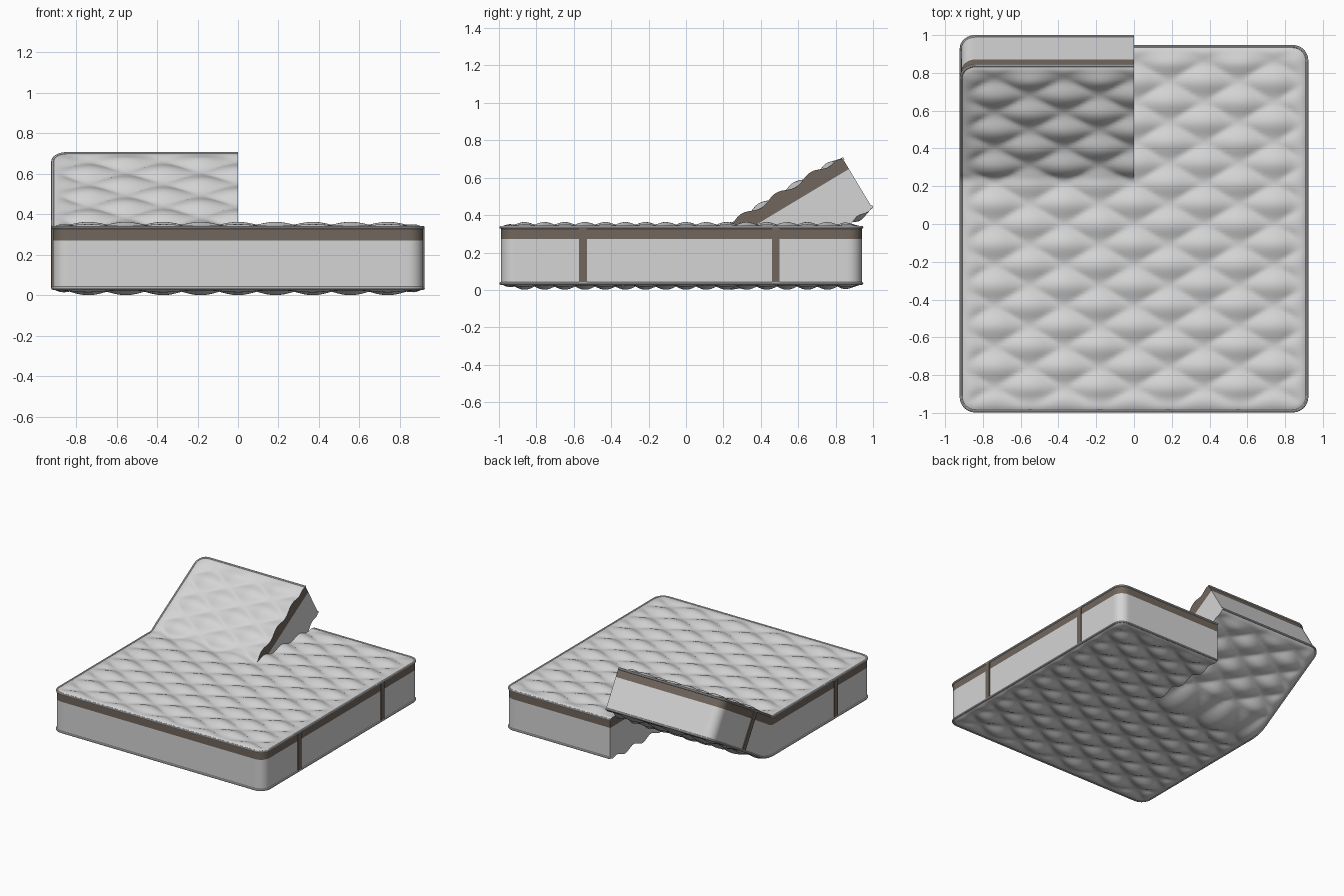
import bpy, bmesh, math
from mathutils import Vector

if "Cube" in bpy.data.objects:
    bpy.data.objects.remove(bpy.data.objects["Cube"])

HALF_X, HALF_Y, MID_Y, CORNER = 0.915, 0.965, -0.025, 0.075
LOW, STRIPE, HIGH = 0.035, 0.272, 0.335
CUT, HINGE, TILT = 0.19, 0.23, math.radians(31)
NX, NY = 56, 120


def material(name, rgb):
    m = bpy.data.materials.new(name)
    m.use_nodes = True
    m.diffuse_color = (*rgb, 1)
    bsdf = m.node_tree.nodes["Principled BSDF"]
    bsdf.inputs["Base Color"].default_value = (*rgb, 1)
    bsdf.inputs["Roughness"].default_value = 0.8
    return m


FABRIC = material("pale fabric", (0.66, 0.66, 0.66))
BROWN = material("taupe trim", (0.165, 0.135, 0.11))


def smooth(t):
    t = min(max(t, 0), 1)
    return t * t * (3 - 2 * t)


def lift(p, side):
    """Swing the head end of the split half upward about its hinge."""
    if side > 0:
        return p
    a = TILT * smooth((p.y - CUT - 0.005) / 0.09)
    dy, dz = p.y - HINGE, p.z - HIGH
    return Vector((p.x, HINGE + dy * math.cos(a) - dz * math.sin(a),
                   HIGH + dy * math.sin(a) + dz * math.cos(a)))


def plan(i, j, side):
    """Plan position with rounded corners, plus distance to the rim."""
    x, y = HALF_X * i / NX, HALF_Y * (2 * j / NY - 1)
    rim = min(HALF_X - x, HALF_Y - abs(y))
    a, b = x - HALF_X + CORNER, abs(y) - HALF_Y + CORNER
    if a > 0 and b > 0:
        s = max(a, b) / math.hypot(a, b)
        x = HALF_X - CORNER + a * s
        y = math.copysign(HALF_Y - CORNER + b * s, y)
    return side * x, y + MID_Y, rim


def puff(x, y, rim):
    """Diamond quilting that fades out at the rim."""
    u, v = x / 0.37 + y / 0.216, x / 0.37 - y / 0.216
    h = abs(math.sin(math.pi * u) * math.sin(math.pi * v))
    f = smooth(rim / 0.11)
    edge = math.sqrt(max(0, 1 - (1 - min(rim / 0.06, 1)) ** 2))
    return h * f + 0.45 * edge * (1 - f)


def finish(bm, name, mats):
    me = bpy.data.meshes.new(name)
    bm.to_mesh(me)
    bm.free()
    for m in mats:
        me.materials.append(m)
    ob = bpy.data.objects.new(name, me)
    bpy.context.collection.objects.link(ob)
    bpy.ops.object.select_all(action='DESELECT')
    ob.select_set(True)
    bpy.context.view_layer.objects.active = ob
    bpy.ops.object.shade_smooth_by_angle(angle=math.radians(42))
    return ob


# Outer edge of one half, from the foot centre round to the head centre
OUTER = ([(i, 0) for i in range(NX)] + [(NX, j) for j in range(NY)]
         + [(i, NY) for i in range(NX, -1, -1)])
INNER = [(0, j) for j in range(NY - 1, 0, -1)]

# Quilted body: two halves joined at the foot and split at the head
bm = bmesh.new()
seam = []
for side in (1, -1):
    cache, faces, hidden = {}, [], []

    def vert(i, j, level):
        if (i, j, level) not in cache:
            x, y, rim = plan(i, j, side)
            z = (LOW - 0.034 * puff(x, y, rim), 0.15, STRIPE,
                 HIGH + 0.028 * puff(x, y, rim))[level]
            v = cache[i, j, level] = bm.verts.new(lift(Vector((x, y, z)), side))
            if i == 0 and y < CUT:
                seam.append(v)
        return cache[i, j, level]

    for level in (0, 3):
        for i in range(NX):
            for j in range(NY):
                faces.append(bm.faces.new([vert(i, j, level), vert(i + 1, j, level),
                                           vert(i + 1, j + 1, level), vert(i, j + 1, level)]))
    loop = OUTER + INNER
    for p, q in zip(loop, loop[1:] + loop[:1]):
        for level in range(3):
            f = bm.faces.new([vert(*p, level), vert(*q, level),
                              vert(*q, level + 1), vert(*p, level + 1)])
            f.material_index = int(level == 2)
            faces.append(f)
            if p[0] == q[0] == 0 and min(plan(*p, 1)[1], plan(*q, 1)[1]) < CUT - 0.016:
                hidden.append(f)
    bmesh.ops.recalc_face_normals(bm, faces=faces)
    bmesh.ops.delete(bm, geom=hidden, context='FACES_ONLY')
bmesh.ops.remove_doubles(bm, verts=[v for v in seam if v.is_valid], dist=0.0005)
loose = [e for e in bm.edges if not e.link_faces]
bmesh.ops.delete(bm, geom=loose, context='EDGES')
bmesh.ops.delete(bm, geom=[v for v in bm.verts if not v.link_faces], context='VERTS')
finish(bm, "quilted_body", [FABRIC, BROWN])

# Piping along the lower and upper rims
for name, z in (("lower_piping", LOW), ("upper_piping", HIGH)):
    bm = bmesh.new()
    for side in (1, -1):
        path = [Vector((*plan(i, j, side)[:2], z)) for i, j in OUTER]
        rings = []
        for k, p in enumerate(path):
            t = path[min(k + 1, len(path) - 1)] - path[max(k - 1, 0)]
            n = t.cross(Vector((0, 0, 1))).normalized()
            ring = []
            for s in range(8):
                a = math.tau * s / 8
                offset = 0.008 * (n * math.cos(a) + Vector((0, 0, math.sin(a))))
                ring.append(bm.verts.new(lift(p + offset, side)))
            rings.append(ring)
        for r, q in zip(rings, rings[1:]):
            for s in range(8):
                bm.faces.new([r[s], r[s - 1], q[s - 1], q[s]])
        for end in (rings[0], rings[-1]):
            bm.faces.new(end)
    bmesh.ops.recalc_face_normals(bm, faces=bm.faces)
    finish(bm, name, [FABRIC])

# Upright trim bands on both long sides
for side, label in ((1, "left"), (-1, "right")):
    for y, place in ((-0.55, "foot"), (0.48, "head")):
        bm = bmesh.new()
        bmesh.ops.create_cube(bm, size=1)
        for v in bm.verts:
            v.co = lift(Vector((side * HALF_X + v.co.x * 0.012, y + v.co.y * 0.042,
                                (LOW + HIGH) / 2 + v.co.z * (HIGH - LOW - 0.01))), side)
        finish(bm, f"{label}_{place}_band", [BROWN])
